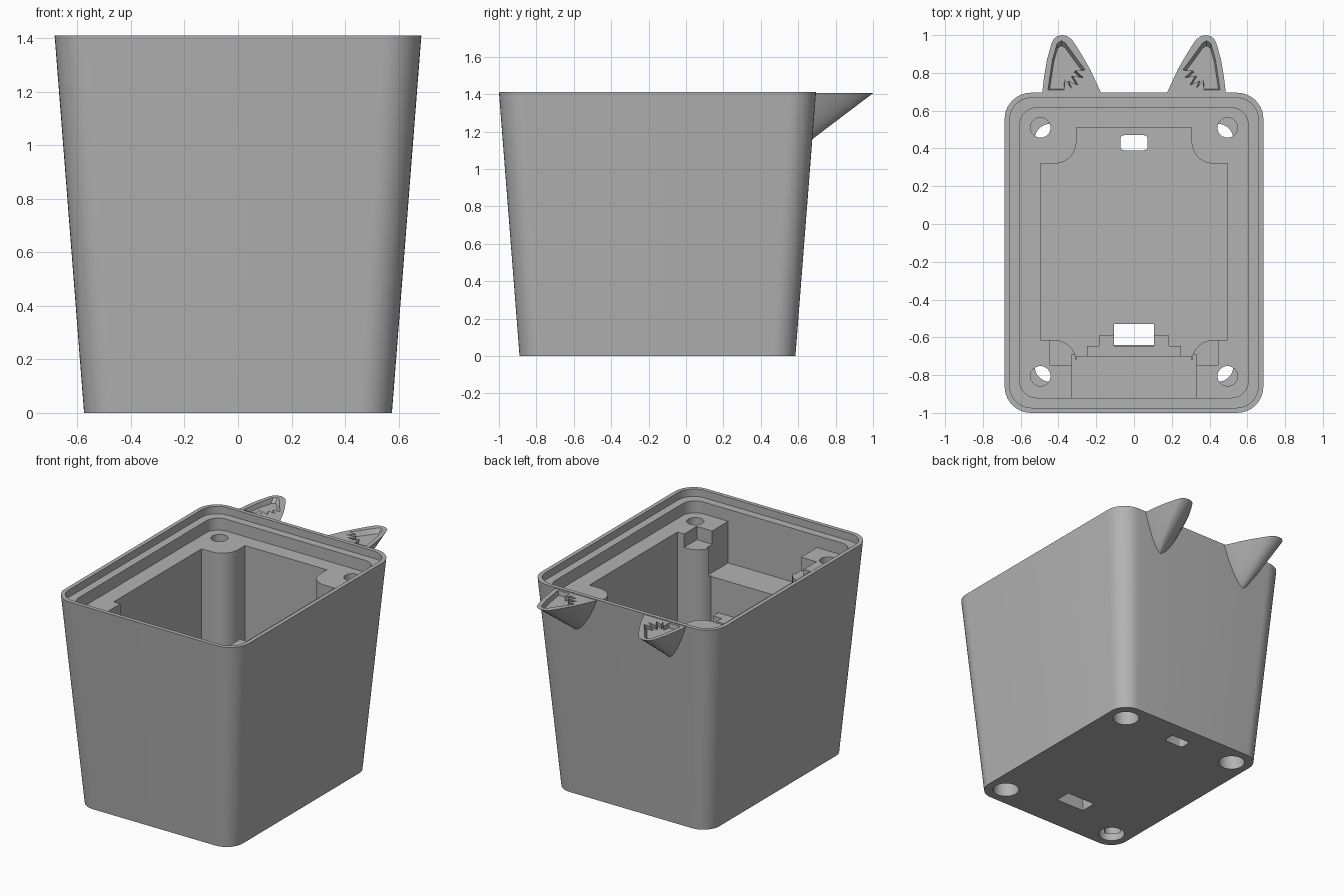
import bpy, bmesh, math

if "Cube" in bpy.data.objects:
    bpy.data.objects.remove(bpy.data.objects["Cube"])

grey = bpy.data.materials.new("plain_grey")
grey.diffuse_color = (0.45, 0.45, 0.45, 1)
grey.use_nodes = True
grey.node_tree.nodes["Principled BSDF"].inputs["Base Color"].default_value = grey.diffuse_color
CY = -0.1525      # depth centre of the pot
TOP = 1.41


def loft(name, rings):
    """Closed solid through rings of matching (x, y, z) points."""
    bm = bmesh.new()
    loops = [[bm.verts.new(p) for p in r] for r in rings]
    n = len(loops[0])
    for a, b in zip(loops, loops[1:]):
        for i in range(n):
            j = (i + 1) % n
            bm.faces.new((a[i], a[j], b[j], b[i]))
    bm.faces.new(loops[0][::-1])
    bm.faces.new(loops[-1])
    bmesh.ops.recalc_face_normals(bm, faces=bm.faces)
    me = bpy.data.meshes.new(name)
    bm.to_mesh(me)
    bm.free()
    ob = bpy.data.objects.new(name, me)
    bpy.context.collection.objects.link(ob)
    me.materials.append(grey)
    return ob


def at_z(pts, z):
    return [(x, y, z) for x, y in pts]


def prism(name, pts, z0, z1):
    return loft(name, [at_z(pts, z0), at_z(pts, z1)])


def rounded(x0, x1, y0, y1, r, seg=10):
    pts = []
    corners = ((x1 - r, y1 - r), (x0 + r, y1 - r), (x0 + r, y0 + r), (x1 - r, y0 + r))
    for k, (cx, cy) in enumerate(corners):
        for i in range(seg + 1):
            a = math.pi / 2 * (k + i / seg)
            pts.append((cx + r * math.cos(a), cy + r * math.sin(a)))
    return pts


def circle(cx, cy, r, n=32):
    return [(cx + r * math.cos(2 * math.pi * i / n), cy + r * math.sin(2 * math.pi * i / n))
            for i in range(n)]


def box(name, x0, x1, y0, y1, z0, z1):
    return prism(name, [(x0, y0), (x1, y0), (x1, y1), (x0, y1)], z0, z1)


def cut(target, cutter):
    m = target.modifiers.new("cut", 'BOOLEAN')
    m.operation, m.solver, m.object = 'DIFFERENCE', 'EXACT', cutter
    bpy.context.view_layer.objects.active = target
    bpy.ops.object.modifier_apply(modifier=m.name)
    bpy.data.objects.remove(cutter)


def smooth(ob, angle=30):
    bpy.ops.object.select_all(action='DESELECT')
    ob.select_set(True)
    bpy.context.view_layer.objects.active = ob
    bpy.ops.object.shade_smooth_by_angle(angle=math.radians(angle))


# Tapered outer shell
body = loft("pot_body", [
    at_z(rounded(-0.575, 0.575, -0.89, 0.585, 0.12), 0),
    at_z(rounded(-0.685, 0.685, -1.0, 0.695, 0.14), TOP)])

# Lid seat and shallow upper recess
cut(body, prism("c", rounded(-0.658, 0.658, -0.973, 0.668, 0.115), 1.36, 1.6))
cut(body, prism("c", rounded(-0.605, 0.605, -0.92, 0.615, 0.09), 1.28, 1.6))

# Main cavity with a rounded post left in each corner
arc = [(0.42 + 0.115 * math.cos(a), 0.5825 + 0.115 * math.sin(a))
       for a in (math.pi + math.pi / 2 * i / 10 for i in range(11))]
quarter = [(0.495, 0.4675)] + arc[::-1] + [(0.305, 0.6575)]
cavity = []
for sx, sy in ((1, 1), (-1, 1), (-1, -1), (1, -1)):
    q = [(sx * x, sy * y - 0.1475) for x, y in quarter]
    cavity += q if sx * sy > 0 else q[::-1]
cut(body, prism("c", cavity, 0.06, 1.5))

# Front pocket and the notches in the front posts
cut(body, box("c", -0.33, 0.33, -0.92, -0.69, 1.0, 1.5))
cut(body, box("c", -0.445, 0.445, -0.75, -0.6, 1.19, 1.5))

# Screw holes through the posts, wider at the base
for sx in (-1, 1):
    for sy in (-1, 1):
        cut(body, prism("c", circle(sx * 0.495, sy * 0.6575 - 0.1475, 0.053), 0.05, 1.5))
        cut(body, prism("c", circle(sx * 0.443, sy * 0.6 + CY, 0.083), -0.1, 0.95))

# Floor openings
cut(body, box("c", -0.107, 0.107, -0.64, -0.53, -0.1, 0.2))
cut(body, prism("c", rounded(-0.072, 0.072, 0.39, 0.47, 0.02, 4), -0.1, 0.2))
smooth(body)

# Inner ledge and stepped socket holder behind the front wall
box("front_ledge", -0.305, 0.305, -0.805, -0.7, 0.05, 1.0)
box("socket_back", -0.25, 0.25, -0.7, -0.645, 0.05, 0.77)
for s in (-1, 1):
    xs = sorted((s * 0.107, s * 0.185))
    box("socket_side", *xs, -0.645, -0.59, 0.05, 0.77)

# Pointed ears on the back, flat on top and tapering down to the wall
EAR = [(0.175, 0.67), (0.177, 0.70), (0.233, 0.82), (0.275, 0.893), (0.31, 0.95),
       (0.33, 0.978), (0.355, 0.995), (0.38, 1.0), (0.405, 0.995), (0.425, 0.98),
       (0.437, 0.955), (0.46, 0.873), (0.476, 0.78), (0.485, 0.70), (0.486, 0.67)]
FUR = [(0.456, 0.71), (0.432, 0.87), (0.408, 0.955), (0.385, 0.972), (0.362, 0.958),
       (0.30, 0.872), (0.257, 0.815), (0.308, 0.812), (0.268, 0.775), (0.325, 0.785),
       (0.295, 0.735), (0.345, 0.757), (0.33, 0.718), (0.367, 0.765), (0.37, 0.71)]
for s, side in ((-1, "left"), (1, "right")):
    rings = []
    for t in (0.004, 0.03, 0.08, 0.16, 0.28, 0.42, 0.58, 0.75, 0.88, 1.0):
        w = t ** 0.65
        rings.append([(s * (0.345 + (x - 0.345) * w), 0.67 + (y - 0.67) * t, 1.155 + 0.25 * t)
                      for x, y in EAR])
    ear = loft(side + "_ear", rings)
    low = [(s * (0.38 + (x - 0.38) * 0.88), 0.74 + (y - 0.74) * 0.88, 1.375) for x, y in FUR]
    high = [(s * x, y, 1.406) for x, y in FUR]
    top = [(x, y, 1.46) for x, y, z in high]
    cut(ear, loft("c", [low, high, top]))
    smooth(ear, 35)
